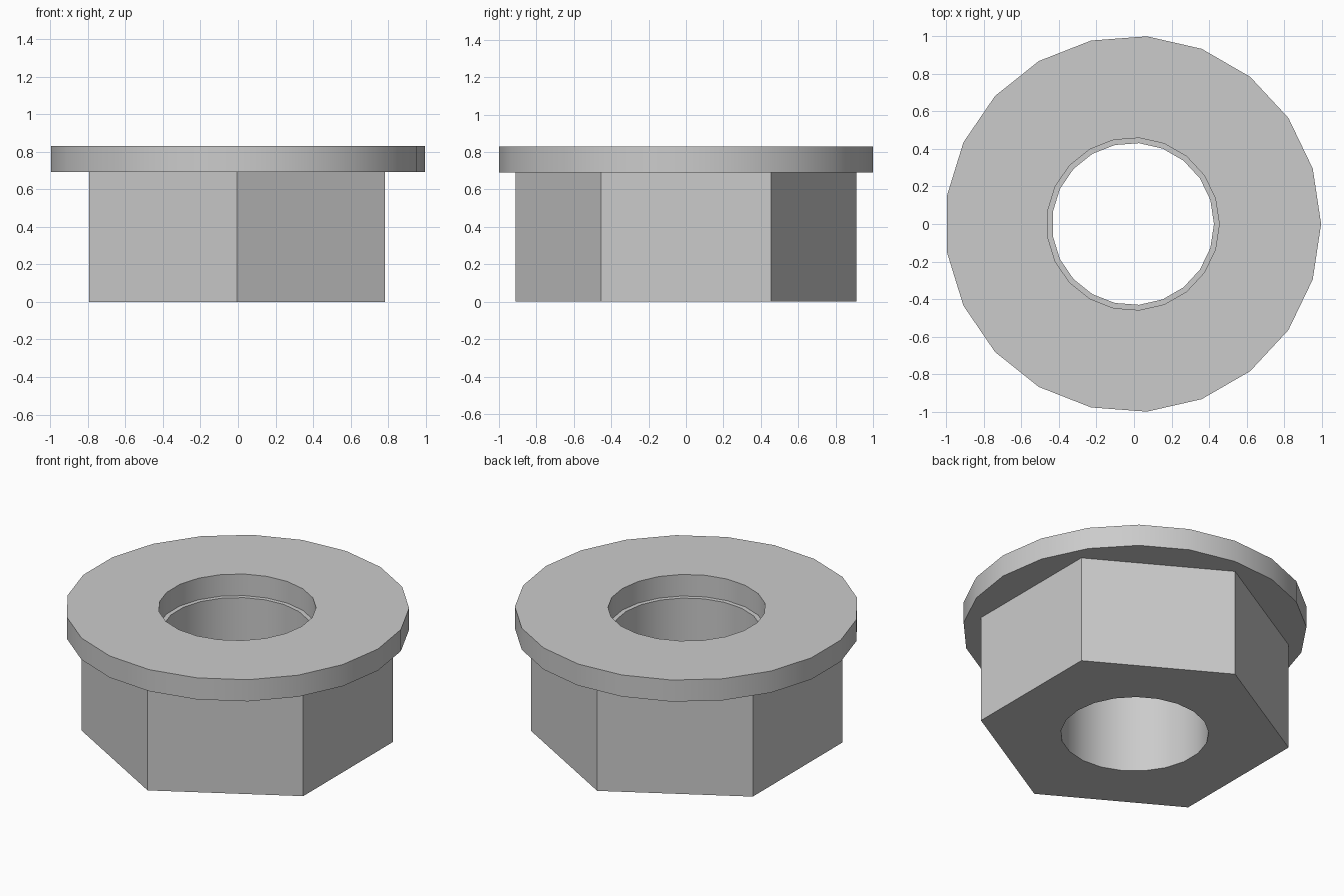
import bpy
import bmesh
from math import cos, sin, pi, radians
from mathutils import Vector

cube = bpy.data.objects.get("Cube")
if cube:
    bpy.data.objects.remove(cube, do_unlink=True)

ROUND_SIDES = 21
CENTRE_X = -0.0056
FLANGE_BOTTOM = 0.692
TOP = 0.831

steel = bpy.data.materials.new("plain_grey_steel")
steel.use_nodes = True
colour = (0.6, 0.6, 0.6, 1)
steel.diffuse_color = colour
steel.node_tree.nodes["Principled BSDF"].inputs["Base Color"].default_value = colour


def ring(bm, sides, radius, z, turn=0.0):
    """Closed loop of edges around the axis."""
    verts = []
    for i in range(sides):
        a = turn + 2 * pi * i / sides
        verts.append(bm.verts.new((CENTRE_X + radius * cos(a), radius * sin(a), z)))
    return [bm.edges.new((verts[i], verts[(i + 1) % sides])) for i in range(sides)]


def bored_prism(name, sides, radius, bore, bottom, top, turn=0.0):
    """Prism with a round through hole."""
    bm = bmesh.new()
    edges = ring(bm, sides, radius, bottom, turn) + ring(bm, ROUND_SIDES, bore, bottom)
    bmesh.ops.triangle_fill(bm, edges=edges, use_beauty=True, normal=Vector((0, 0, -1)))
    grown = bmesh.ops.extrude_face_region(bm, geom=bm.faces[:], use_keep_orig=True)
    raised = [g for g in grown["geom"] if isinstance(g, bmesh.types.BMVert)]
    bmesh.ops.translate(bm, verts=raised, vec=(0, 0, top - bottom))
    bmesh.ops.recalc_face_normals(bm, faces=bm.faces[:])
    for face in bm.faces:
        face.smooth = True
    mesh = bpy.data.meshes.new(name)
    bm.to_mesh(mesh)
    bm.free()
    mesh.set_sharp_from_angle(angle=radians(30))
    mesh.materials.append(steel)
    obj = bpy.data.objects.new(name, mesh)
    bpy.context.collection.objects.link(obj)
    return obj


# Hexagonal body with corners to front and back
bored_prism("hex_body", 6, 0.911, 0.432, 0.0, FLANGE_BOTTOM, pi / 6)
# Wide flange whose larger bore leaves a narrow ledge
bored_prism("flange", ROUND_SIDES, 1.003, 0.46, FLANGE_BOTTOM, TOP)
